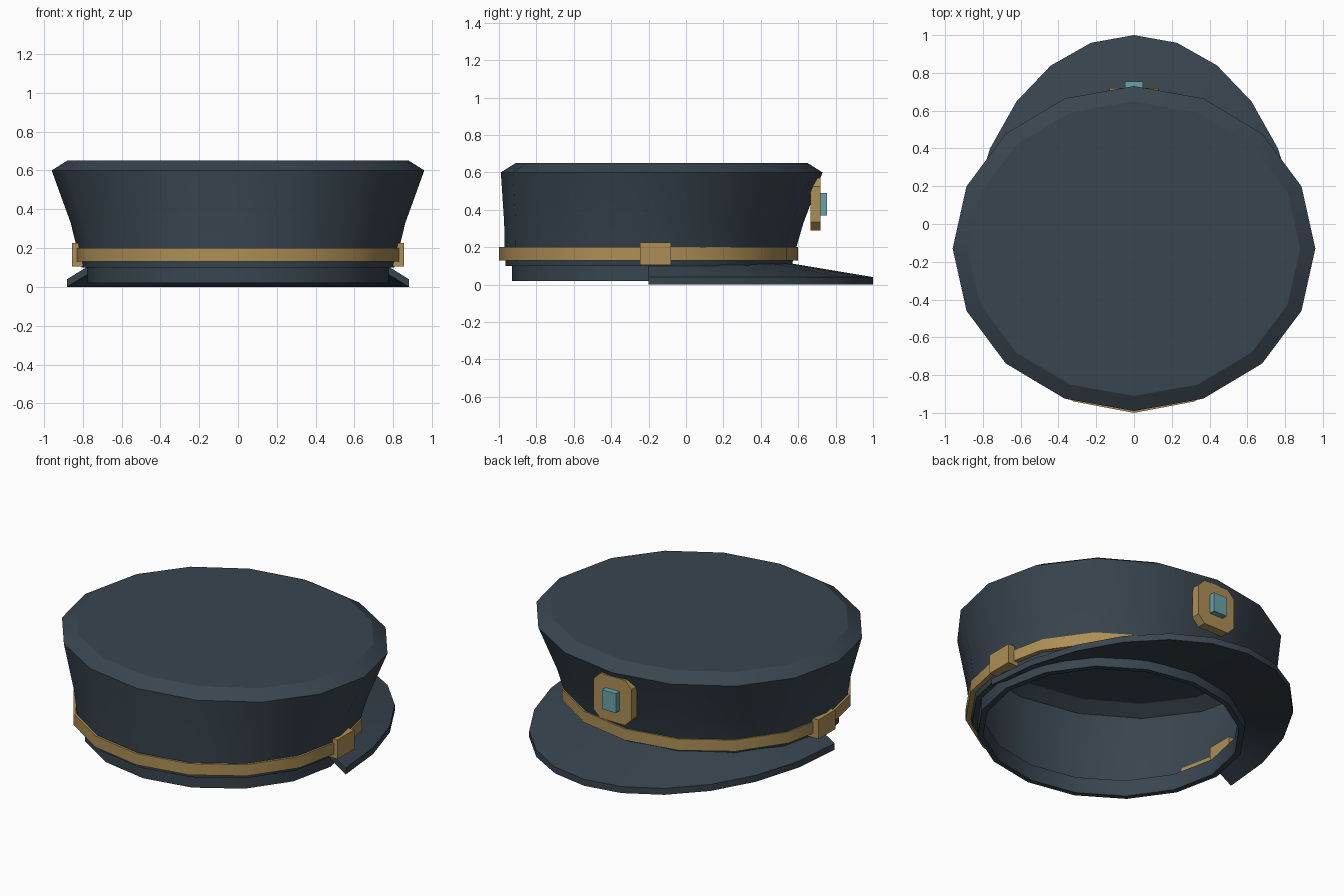
import bpy, bmesh, math

if "Cube" in bpy.data.objects:
    bpy.data.objects.remove(bpy.data.objects["Cube"])

SIDES = 16


def material(name, rgb):
    m = bpy.data.materials.new(name)
    m.diffuse_color = (*rgb, 1)
    m.use_nodes = True
    m.node_tree.nodes["Principled BSDF"].inputs["Base Color"].default_value = m.diffuse_color
    return m


NAVY = material("navy cloth", (0.040, 0.059, 0.078))
GOLD = material("gold trim", (0.42, 0.275, 0.093))
TEAL = material("teal stone", (0.14, 0.37, 0.41))


def finish(name, bm, mat):
    """Turn a bmesh into a named, coloured object."""
    me = bpy.data.meshes.new(name)
    bm.to_mesh(me)
    bm.free()
    me.materials.append(mat)
    ob = bpy.data.objects.new(name, me)
    bpy.context.collection.objects.link(ob)
    bpy.ops.object.select_all(action='DESELECT')
    bpy.context.view_layer.objects.active = ob
    ob.select_set(True)
    bpy.ops.object.shade_smooth_by_angle(angle=math.radians(30))
    return ob


def loft(name, mat, profile, start=0, sweep=360, steps=SIDES, cap=False, closed=False):
    """Sweep a profile of (z, radius x, radius y, centre y) around the z axis."""
    bm = bmesh.new()
    full = sweep == 360
    count = steps if full else steps + 1
    rings = []
    for z, rx, ry, cy in profile:
        angles = [math.radians(start + sweep * i / steps) for i in range(count)]
        rings.append([bm.verts.new((rx * math.cos(a), cy + ry * math.sin(a), z)) for a in angles])
    pairs = list(zip(rings, rings[1:]))
    if closed:
        pairs.append((rings[-1], rings[0]))
    for lo, hi in pairs:
        for i in range(steps):
            j = (i + 1) % count
            bm.faces.new((lo[i], lo[j], hi[j], hi[i]))
    if cap:
        bm.faces.new(rings[-1])
    if not full:
        bm.faces.new([r[0] for r in rings])
        bm.faces.new([r[-1] for r in reversed(rings)])
    if closed:
        bmesh.ops.recalc_face_normals(bm, faces=bm.faces)
    return finish(name, bm, mat)


def block(name, mat, lo, hi):
    """Axis-aligned box between two corners."""
    bm = bmesh.new()
    bmesh.ops.create_cube(bm, size=1)
    for v in bm.verts:
        v.co = [lo[k] if v.co[k] < 0 else hi[k] for k in range(3)]
    return finish(name, bm, mat)


# Flared crown with a bevelled flat top, open underneath
loft("crown", NAVY, [
    (0.10, 0.755, 0.715, -0.20),
    (0.10, 0.805, 0.765, -0.20),
    (0.20, 0.83, 0.78, -0.19),
    (0.33, 0.862, 0.80, -0.172),
    (0.60, 0.96, 0.86, -0.13),
    (0.65, 0.88, 0.78, -0.13)], cap=True)

# Head band below the crown
loft("head_band", NAVY, [
    (0.02, 0.74, 0.70, -0.20),
    (0.02, 0.775, 0.73, -0.20),
    (0.12, 0.775, 0.73, -0.20),
    (0.12, 0.74, 0.70, -0.20)], closed=True)

# Gold strap around the crown
loft("strap", GOLD, [
    (0.13, 0.81, 0.77, -0.20),
    (0.13, 0.84, 0.80, -0.20),
    (0.20, 0.84, 0.80, -0.20),
    (0.20, 0.825, 0.785, -0.20)], closed=True)

# Sloping visor slab
loft("visor", NAVY, [
    (0.00, 0.88, 1.20, -0.20),
    (0.04, 0.88, 1.20, -0.20),
    (0.12, 0.75, 0.72, -0.20),
    (0.08, 0.75, 0.72, -0.20)], sweep=180, steps=12, closed=True)

# Side buckles
for side, s in (("left", -1), ("right", 1)):
    xs = sorted((0.765 * s, 0.855 * s))
    block(side + "_buckle", GOLD, (xs[0], -0.245, 0.105), (xs[1], -0.08, 0.225))

# Badge plate with cut corners
bm = bmesh.new()
w, h, c, zc = 0.13, 0.14, 0.045, 0.43
outline = [(w, h - c), (w - c, h), (c - w, h), (-w, h - c),
           (-w, c - h), (c - w, -h), (w - c, -h), (w, c - h)]
plate = bm.faces.new([bm.verts.new((x, 0.665, zc + z)) for x, z in outline])
ext = bmesh.ops.extrude_face_region(bm, geom=[plate], use_keep_orig=True)
for v in ext["geom"]:
    if isinstance(v, bmesh.types.BMVert):
        v.co.y = 0.72
bmesh.ops.recalc_face_normals(bm, faces=bm.faces)
finish("badge_plate", bm, GOLD)

# Stone on the badge
block("badge_stone", TEAL, (-0.047, 0.70, 0.37), (0.047, 0.755, 0.49))
